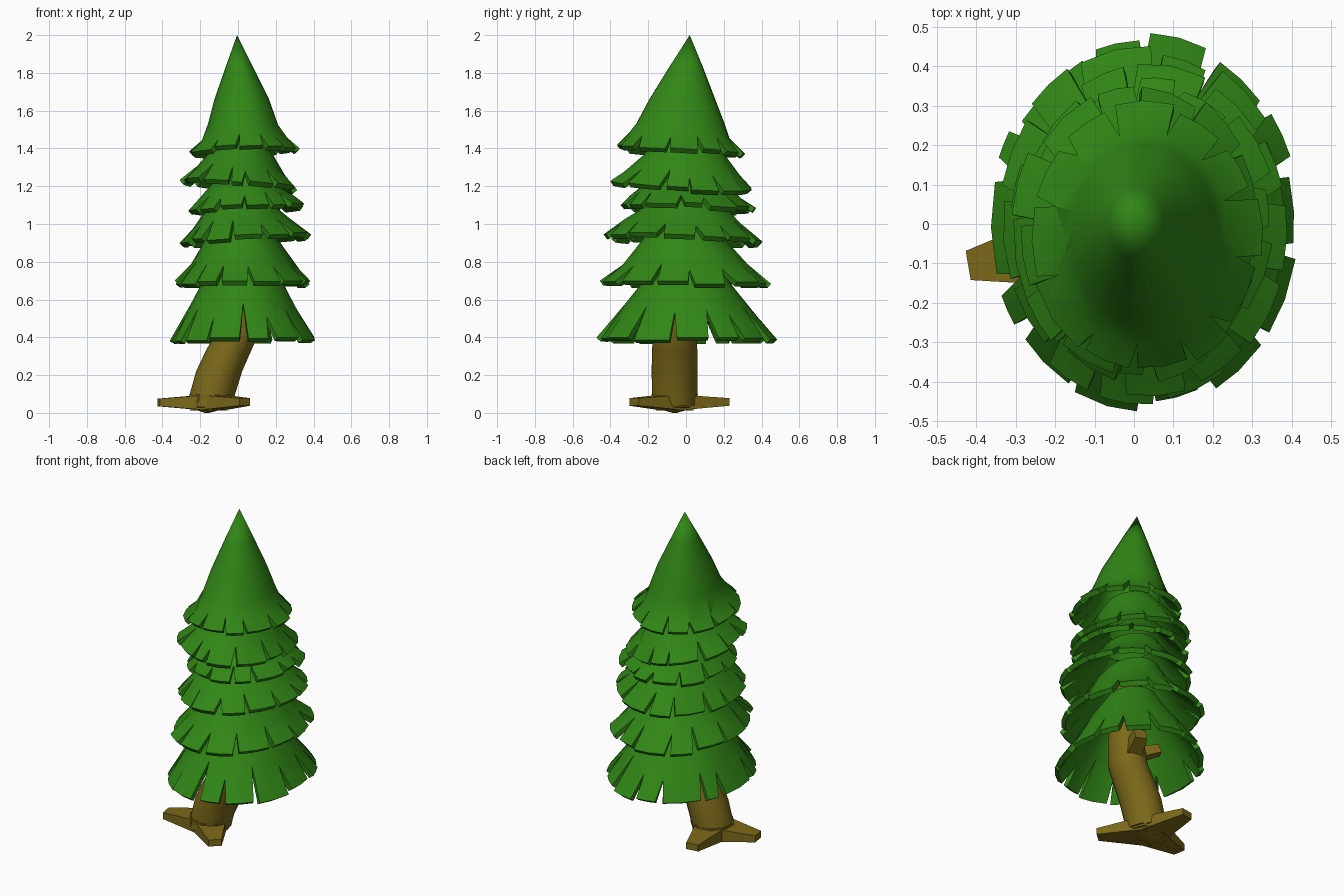
import bpy, bmesh, random
from math import sin, cos, pi, radians
from mathutils import Vector

if "Cube" in bpy.data.objects:
    bpy.data.objects.remove(bpy.data.objects["Cube"])

random.seed(4)


def material(name, rgb):
    m = bpy.data.materials.new(name)
    m.diffuse_color = (*rgb, 1)
    m.use_nodes = True
    m.node_tree.nodes["Principled BSDF"].inputs["Base Color"].default_value = m.diffuse_color
    return m


GREEN = material("needles", (0.03, 0.24, 0.008))
BROWN = material("bark", (0.20, 0.14, 0.01))


def finish(bm, name, mat, angle, thickness=0):
    bmesh.ops.recalc_face_normals(bm, faces=bm.faces)
    me = bpy.data.meshes.new(name)
    bm.to_mesh(me)
    bm.free()
    ob = bpy.data.objects.new(name, me)
    bpy.context.collection.objects.link(ob)
    me.materials.append(mat)
    bpy.ops.object.select_all(action='DESELECT')
    bpy.context.view_layer.objects.active = ob
    ob.select_set(True)
    if thickness:
        mod = ob.modifiers.new("shell", 'SOLIDIFY')
        mod.thickness = thickness
        mod.offset = -1
        bpy.ops.object.modifier_apply(modifier=mod.name)
    bpy.ops.object.shade_smooth_by_angle(angle=radians(angle))
    return ob


def on_ring(ring, a, tilt=(0, 0)):
    z, cx, cy, rx, ry = ring
    x, y = rx * cos(a), ry * sin(a)
    return Vector((cx + x, cy + y, z + tilt[0] * x + tilt[1] * y))


def bridge(bm, upper, lower):
    n = len(lower)
    for i in range(n):
        j = (i + 1) % n
        if len(upper) == 1:
            bm.faces.new((upper[0], lower[i], lower[j]))
        else:
            bm.faces.new((upper[i], lower[i], lower[j], upper[j]))


def skirt(name, rings, tilt=(0, 0), petals=13, start=0.0, deep_first=False):
    """Leaning cone shell whose lower band is split into petals by V notches."""
    bm = bmesh.new()
    step = 2 * pi / petals
    cut = [start + step * (i + (random.uniform(-.22, .22) if i else 0)) for i in range(petals)]
    cut.append(cut[0] + 2 * pi)
    angles = []
    for i in range(petals):
        angles += [cut[i], (cut[i] + cut[i + 1]) / 2]
    *body, mid, rim = rings
    prev = None
    for r in body:
        if r[3] == 0:
            cur = [bm.verts.new(on_ring(r, 0))]
        else:
            cur = [bm.verts.new(on_ring(r, a)) for a in angles]
        if prev:
            bridge(bm, prev, cur)
        prev = cur
    # notch tips sit at varied heights on the even vertices
    cur = []
    for i, a in enumerate(angles):
        t = 0 if i % 2 else random.uniform(0, .45)
        if i == 0 and deep_first:
            t = 0
        cur.append(bm.verts.new(on_ring(mid, a, tilt).lerp(on_ring(rim, a, tilt), t)))
    bridge(bm, prev, cur)
    for i in range(petals):
        a, b = cut[i], cut[i + 1]
        g1, g2 = random.uniform(.02, .07), random.uniform(.02, .07)
        k = random.uniform(.94, 1.02)
        z, cx, cy, rx, ry = rim
        edge = (z + random.uniform(-.01, .012), cx, cy, rx * k, ry * k)
        lo = [bm.verts.new(on_ring(edge, t, tilt)) for t in (a + g1, (a + b) / 2, b - g2)]
        up = [cur[2 * i], cur[2 * i + 1], cur[(2 * i + 2) % (2 * petals)]]
        for s in range(2):
            bm.faces.new((up[s], lo[s], lo[s + 1], up[s + 1]))
    return finish(bm, name, GREEN, 32, 0.03)


# Foliage tiers, rings are (z, centre x, centre y, radius x, radius y)
skirt("foliage_top", [(2.0, -.005, .02, 0, 0), (1.83, .007, .0, .073, .09),
                      (1.66, .02, -.02, .145, .175), (1.53, .026, -.03, .185, .235),
                      (1.47, .03, -.035, .20, .265), (1.39, .03, -.035, .30, .345)],
      (.05, -.06), 12, .35)
skirt("foliage_2", [(1.44, .02, -.01, .12, .15), (1.36, .01, -.01, .18, .22),
                    (1.30, .01, -.01, .215, .265), (1.21, .005, -.015, .31, .385)],
      (-.08, -.06), 13, .1)
skirt("foliage_3", [(1.28, .02, -.01, .12, .16), (1.21, .03, 0, .17, .22),
                    (1.16, .04, 0, .225, .27), (1.09, .045, .005, .315, .365)],
      (.05, -.04), 13, .3)
skirt("foliage_4", [(1.16, .02, -.01, .13, .17), (1.07, .025, -.01, .20, .24),
                    (1.02, .03, -.015, .24, .30), (.92, .04, -.015, .35, .42)],
      (.05, -.04), 13, .2)
skirt("foliage_5", [(1.00, .02, 0, .13, .17), (.90, .02, -.01, .205, .235),
                    (.81, .02, 0, .25, .30), (.69, .025, 0, .375, .45)],
      (0, 0), 13, .05)
skirt("foliage_bottom", [(.82, .02, 0, .13, .15), (.68, .025, 0, .22, .24),
                         (.58, .022, 0, .27, .32), (.39, .025, 0, .395, .475)],
      (0, 0), 14, -pi / 2 + .02, True)


def tube(name, path, sides):
    """Horizontal rings (x, y, z, radius) bridged into a capped tube."""
    bm = bmesh.new()
    prev = None
    for x, y, z, r in path:
        cur = [bm.verts.new(on_ring((z, x, y, r, r), 2 * pi * i / sides)) for i in range(sides)]
        if prev:
            bridge(bm, cur, prev)
        else:
            bm.faces.new(cur)
        prev = cur
    bm.faces.new(prev)
    return finish(bm, name, BROWN, 40)


# Bent trunk
tube("trunk", [(-.15, -.06, .04, .12), (-.135, -.06, .10, .12), (-.10, -.06, .22, .122),
               (-.05, -.06, .33, .12), (-.01, -.06, .41, .115), (.015, -.05, .55, .105),
               (.02, -.03, .80, .09), (.02, -.01, 1.0, .06)], 12)


def tapered_beam(name, a, b, wa, ha, wb, hb):
    """Four-sided beam from a to b with its own width and height at each end."""
    a, b = Vector(a), Vector(b)
    d = (b - a).normalized()
    side = d.cross(Vector((0, 0, 1))).normalized()
    up = side.cross(d)
    bm = bmesh.new()
    ends = [[bm.verts.new(p + side * sx * w / 2 + up * sz * h / 2)
             for sx, sz in ((-1, -1), (1, -1), (1, 1), (-1, 1))]
            for p, w, h in ((a, wa, ha), (b, wb, hb))]
    bridge(bm, *ends)
    bm.faces.new(ends[0])
    bm.faces.new(ends[1])
    return finish(bm, name, BROWN, 20)


# Three splayed roots and the shallow point under the trunk
for i, tip in enumerate([(-.42, -.105, .055), (.035, -.275, .058), (-.20, .225, .058)]):
    tapered_beam(f"root_{i + 1}", (-.155, -.06, .055), tip, .20, .085, .075, .04)
tube("trunk_base", [(-.165, -.06, 0, .012), (-.155, -.06, .03, .115), (-.14, -.06, .10, .125)], 9)

# Short branch stubs hidden under the lowest tier
tapered_beam("branch_stub_1", (0, -.03, .46), (.06, .13, .52), .10, .10, .07, .07)
tapered_beam("branch_stub_2", (0, -.06, .48), (-.16, .03, .54), .08, .08, .05, .05)
